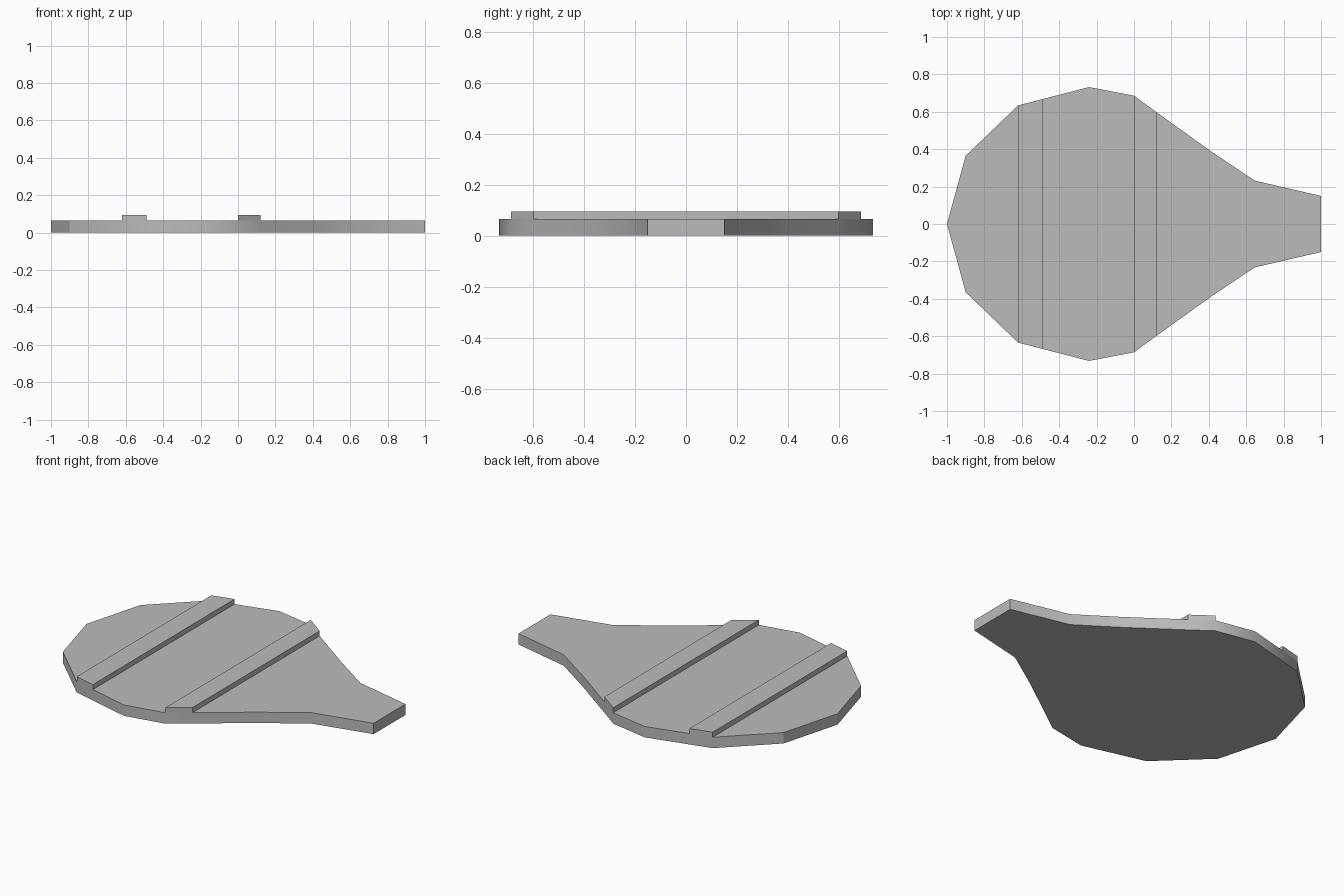
import bpy
import bmesh
import math

if "Cube" in bpy.data.objects:
    bpy.data.objects.remove(bpy.data.objects["Cube"], do_unlink=True)

GREY = 0.5
grey = bpy.data.materials.new("plain grey")
grey.use_nodes = True
grey.diffuse_color = (GREY, GREY, GREY, 1)
grey.node_tree.nodes["Principled BSDF"].inputs["Base Color"].default_value = (GREY, GREY, GREY, 1)

# Half outline of the paddle-shaped board, from round end to neck
EDGE = [(-1, 0), (-0.9, 0.365), (-0.62, 0.634), (-0.24, 0.732), (0, 0.686),
        (0.12, 0.598), (0.41, 0.39), (0.645, 0.232), (1, 0.15)]
THICK = 0.065
TOP = 0.095


def half_width(x):
    """Half width of the board at x."""
    for (x0, y0), (x1, y1) in zip(EDGE, EDGE[1:]):
        if x0 <= x <= x1:
            return y0 + (y1 - y0) * (x - x0) / (x1 - x0)


def slab(name, half, z0, z1):
    """Mirror a half outline across y and extrude it upwards."""
    outline = [(x, -y) for x, y in half] + [(x, y) for x, y in reversed(half) if y > 0]
    bm = bmesh.new()
    base = bm.faces.new([bm.verts.new((x, y, z0)) for x, y in outline])
    grown = bmesh.ops.extrude_face_region(bm, geom=[base], use_keep_orig=True)
    for v in grown["geom"]:
        if isinstance(v, bmesh.types.BMVert):
            v.co.z = z1
    bmesh.ops.recalc_face_normals(bm, faces=bm.faces)
    mesh = bpy.data.meshes.new(name)
    bm.to_mesh(mesh)
    bm.free()
    mesh.materials.append(grey)
    obj = bpy.data.objects.new(name, mesh)
    bpy.context.collection.objects.link(obj)
    bpy.ops.object.select_all(action='DESELECT')
    obj.select_set(True)
    bpy.context.view_layer.objects.active = obj
    bpy.ops.object.shade_smooth_by_angle(angle=math.radians(30))


# Board
slab("board", EDGE, 0, THICK)

# Two raised battens, trimmed flush with the board edge
for name, x0, x1 in (("round_end_batten", -0.62, -0.49), ("middle_batten", 0, 0.12)):
    slab(name, [(x, half_width(x)) for x in (x0, x1)], THICK, TOP)
